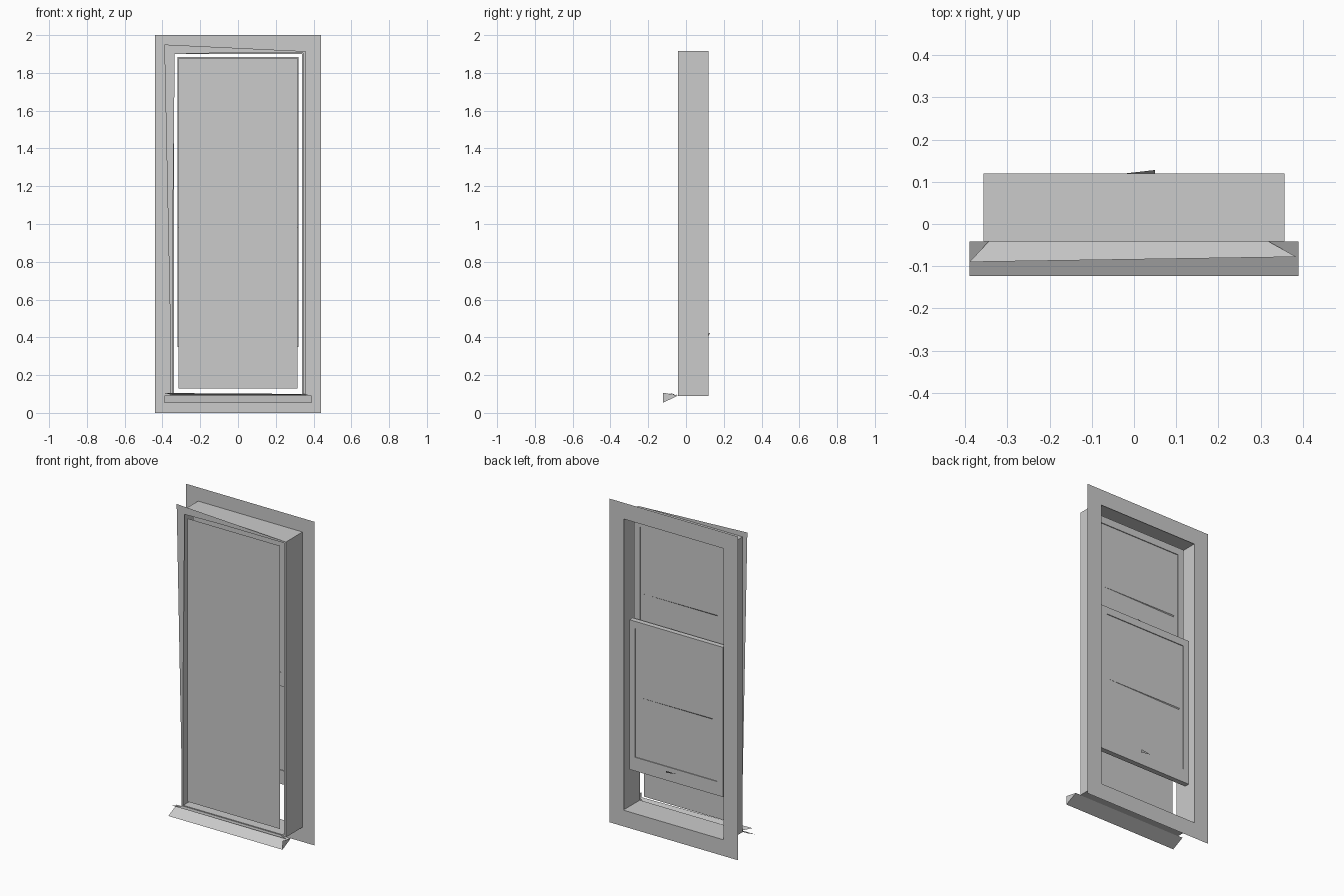
import bpy

if "Cube" in bpy.data.objects:
    bpy.data.objects.remove(bpy.data.objects["Cube"])


def mesh_object(name, verts, faces):
    mesh = bpy.data.meshes.new(name)
    mesh.from_pydata(verts, [], faces)
    mesh.update()
    obj = bpy.data.objects.new(name, mesh)
    bpy.context.collection.objects.link(obj)
    return obj


def sheet(name, *points):
    return mesh_object(name, points, [tuple(range(len(points)))])


def box(name, x0, x1, y0, y1, z0, z1):
    verts = [(x, y, z) for x in (x0, x1) for y in (y0, y1) for z in (z0, z1)]
    faces = [(0, 1, 3, 2), (4, 6, 7, 5), (0, 4, 5, 1),
             (2, 3, 7, 6), (0, 2, 6, 4), (1, 5, 7, 3)]
    return mesh_object(name, verts, faces)


def rect(half, z0, z1, y):
    return [(-half, y, z0), (half, y, z0), (half, y, z1), (-half, y, z1)]


def ring(name, outer, inner, y0, y1=None):
    """Rectangular frame; outer and inner are (half width, bottom, top)."""
    loops = [rect(*outer, y0), rect(*inner, y0)]
    if y1 is not None:
        loops += [rect(*inner, y1), rect(*outer, y1)]
    verts = [p for loop in loops for p in loop]
    n = len(loops)
    pairs = [(0, 1)] if n == 2 else [(i, (i + 1) % n) for i in range(n)]
    faces = [(a * 4 + i, a * 4 + (i + 1) % 4, b * 4 + (i + 1) % 4, b * 4 + i)
             for a, b in pairs for i in range(4)]
    return mesh_object(name, verts, faces)


def sash(name, z0, z1, y0, y1):
    rail = 0.045
    ring(name + "_frame", (0.32, z0, z1), (0.28, z0 + rail + 0.04, z1 - rail), y0, y1)
    inset = 0.005
    box(name + "_pane", -0.28, 0.28, y0 + inset, y1 - inset, z0 + rail + 0.04, z1 - rail)
    # slim glazing bar on the room side
    mid = (z0 + z1) / 2
    sheet(name + "_glazing_bar", (0.28, y1, mid), (-0.25, y1, mid + 0.003),
          (-0.25, y1 - inset, mid - 0.003))


# Room-side flat trim and the window box
ring("interior_trim", (0.44, 0.0, 2.0), (0.34, 0.10, 1.90), 0.12)
ring("window_box", (0.357, 0.09, 1.915), (0.345, 0.10, 1.905), -0.042, 0.12)

# Tapered outside casing on the left and the top
sheet("casing_left", (-0.39, -0.042, 1.95), (-0.352, -0.042, 0.13),
      (-0.345, -0.042, 0.98), (-0.335, -0.042, 1.90))
sheet("casing_top", (-0.39, -0.042, 1.95), (-0.335, -0.042, 1.90),
      (0.35, -0.042, 1.915))

# Full-height outside screen
sheet("outside_screen", *rect(0.315, 0.13, 1.88, -0.041))

# Upper sash, and lower sash slid partly open
sash("upper_sash", 0.98, 1.885, 0.02, 0.05)
sash("lower_sash", 0.35, 1.275, 0.065, 0.097)

# Small pull and catch
sheet("sash_pull", (-0.02, 0.12, 0.42), (0.05, 0.128, 0.425), (0.05, 0.12, 0.41))
sheet("sash_catch", (-0.02, 0.075, 1.28), (0.04, 0.085, 1.29), (0.04, 0.075, 1.28))

# Sloping outside sill, drip sheet and end cap
sheet("sill_slope", (-0.39, -0.042, 0.092), (0.39, -0.042, 0.092),
      (0.39, -0.123, 0.053), (-0.39, -0.123, 0.053))
sheet("sill_top", (-0.345, -0.042, 0.095), (0.32, -0.042, 0.095),
      (0.385, -0.078, 0.10), (-0.39, -0.09, 0.105))
sheet("sill_end_cap", (0.39, -0.042, 0.092), (0.39, -0.123, 0.053),
      (0.39, -0.123, 0.107))
